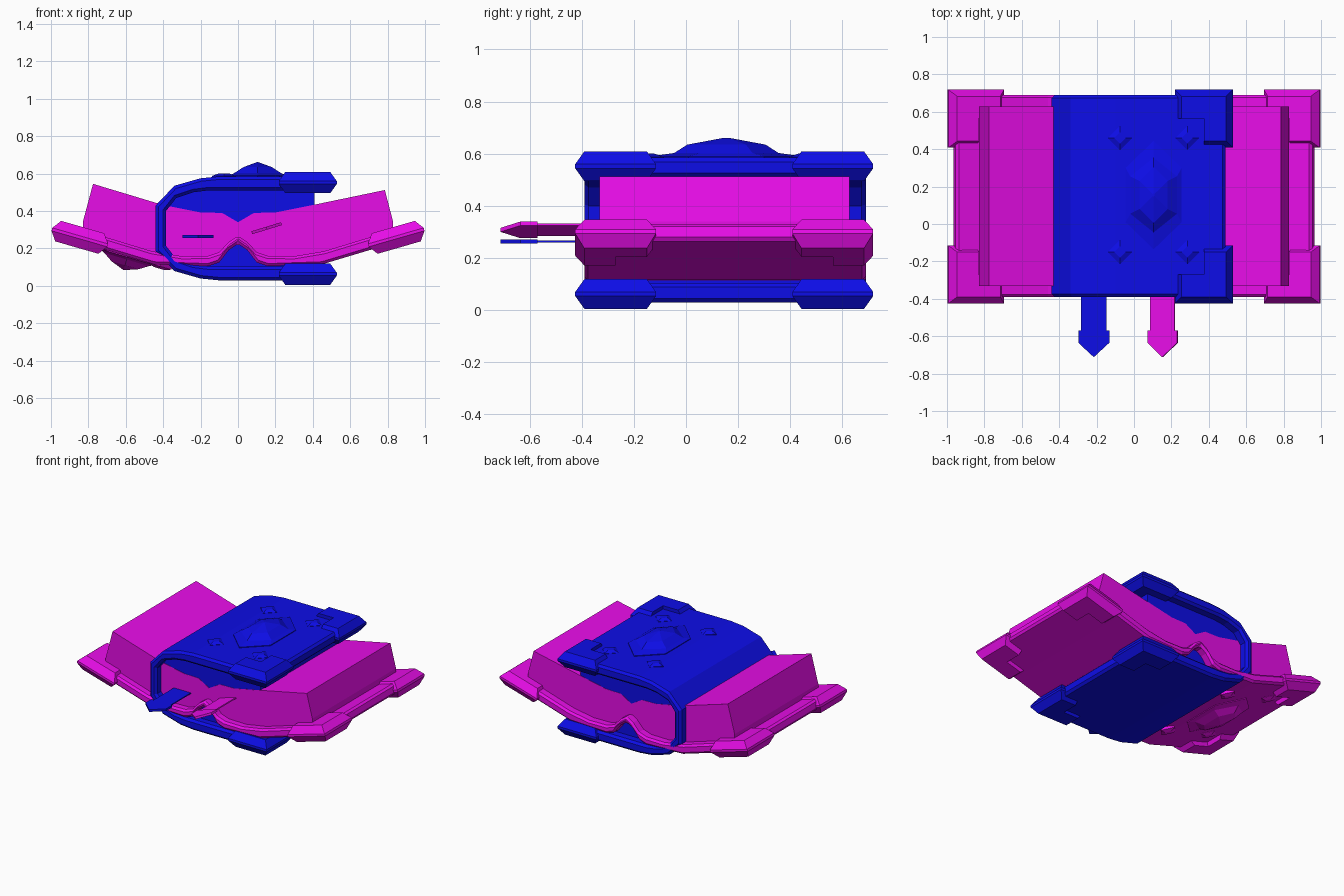
import bpy, bmesh, math
from mathutils import Matrix, Vector

cube = bpy.data.objects.get("Cube")
if cube:
    bpy.data.objects.remove(cube)


def material(name, rgb):
    m = bpy.data.materials.new(name)
    m.use_nodes = True
    m.diffuse_color = (*rgb, 1)
    m.node_tree.nodes["Principled BSDF"].inputs["Base Color"].default_value = (*rgb, 1)
    return m


BLUE = material("deep_blue", (0.004, 0.004, 0.8))
PINK = material("magenta", (0.8, 0.004, 0.8))


def loft(name, rings, mat, matrix=Matrix(), bevel=0):
    """Skin a stack of equal-length rings and cap both ends."""
    bm = bmesh.new()
    loops = [[bm.verts.new(matrix @ Vector(p)) for p in r] for r in rings]
    n = len(loops[0])
    for a, b in zip(loops, loops[1:]):
        for i in range(n):
            j = (i + 1) % n
            bm.faces.new((a[i], a[j], b[j], b[i]))
    bm.faces.new(loops[0])
    bm.faces.new(loops[-1])
    bmesh.ops.recalc_face_normals(bm, faces=bm.faces)
    mesh = bpy.data.meshes.new(name)
    bm.to_mesh(mesh)
    bm.free()
    mesh.materials.append(mat)
    ob = bpy.data.objects.new(name, mesh)
    bpy.context.collection.objects.link(ob)
    if bevel:
        mod = ob.modifiers.new("edge", "BEVEL")
        mod.width, mod.segments = bevel, 1
        mod.limit_method, mod.angle_limit = "ANGLE", math.radians(50)
    return ob


def extrude_y(name, profile, y0, y1, mat, bevel=0):
    return loft(name, [[(x, y, z) for x, z in profile] for y in (y0, y1)], mat, bevel=bevel)


def corner_guard(name, mat, matrix):
    """L-shaped guard with its outer tip at the origin, chamfered edges."""
    L, w, h = 0.31, 0.155, 0.057

    def ring(c, z):
        return [(-c, c, z), (c - L, c, z), (c - L, w, z),
                (-w, w, z), (-w, L - c, z), (-c, L - c, z)]
    loft(name, [ring(0.035, -h), ring(0, -0.008), ring(0, 0.008), ring(0.035, h)], mat, matrix)


def emblem(name, mat, matrix):
    """Faceted long gem with four small studs around it."""
    def hexagon(rx, tip, z):
        s = tip / 2
        return [(0, tip, z), (rx, s, z), (rx, -s, z), (0, -tip, z), (-rx, -s, z), (-rx, s, z)]
    loft(name + "_gem", [hexagon(0.15, 0.29, -0.03), hexagon(0.15, 0.29, 0.005),
                         hexagon(0.125, 0.2, 0.018), hexagon(0.075, 0.15, 0.05),
                         hexagon(0.004, 0.01, 0.076)], mat, matrix)
    for i, sx in enumerate((-1, 1)):
        for j, sy in enumerate((-1, 1)):
            def diamond(r, z):
                return [(sx * 0.18 + r * a, sy * 0.305 + r * b, z)
                        for a, b in ((1, 0), (0, 1), (-1, 0), (0, -1))]
            loft(f"{name}_stud_{i}{j}", [diamond(0.065, -0.02), diamond(0.065, 0.002),
                                         diamond(0.03, 0.015)], mat, matrix)


def bookmark(name, mat, x, z, tilt):
    """Thin ribbon ending in an arrow tip."""
    m = Matrix.Translation((x, 0, z)) @ Matrix.Rotation(tilt, 4, "Y")
    strip = [(-0.068, 0.2), (0.068, 0.2), (0.068, -0.58), (-0.068, -0.58)]
    tip = [(-0.083, -0.57), (0.083, -0.57), (0.083, -0.635), (0, -0.712), (-0.083, -0.635)]
    for part, outline, t in (("ribbon", strip, 0.004), ("tip", tip, 0.008)):
        loft(f"{name}_{part}", [[(a, b, s * t) for a, b in outline] for s in (-1, 1)], mat, m)


def flip(points, mid):
    return [(x, 2 * mid - z) for x, z in reversed(points)]


Y0, Y1 = -0.39, 0.69          # cover ends
P0, P1 = -0.33, 0.625         # page ends
MID = 0.307                   # centre height of the closed book

# Closed book: wrapped cover and page block
outer = [(0.49, 0.585), (-0.1, 0.585), (-0.2, 0.575), (-0.34, 0.535), (-0.44, 0.43)]
inner = [(0.49, 0.51), (-0.16, 0.51), (-0.24, 0.5), (-0.33, 0.47), (-0.385, 0.4)]
outer_loop = outer + flip(outer, MID)
inner_loop = inner + flip(inner, MID)
extrude_y("closed_cover", outer_loop + inner_loop[::-1], Y0, Y1, BLUE, 0.016)
pages = [(0.41, 0.515)] + inner[1:]
extrude_y("closed_pages", pages + flip(pages, MID), P0, P1, BLUE)

# Open book: winged cover
under = [(0.05, 0.19), (0.1, 0.125), (0.16, 0.105), (0.45, 0.115), (0.7, 0.19), (0.97, 0.268)]
over = [(0.05, 0.235), (0.1, 0.18), (0.16, 0.16), (0.3, 0.158), (0.46, 0.185), (0.7, 0.258), (0.95, 0.335)]


def mirrored(points):
    return [(-x, z) for x, z in reversed(points)]


cover = mirrored(under) + [(0, 0.225)] + under + over[::-1] + [(0, 0.268)] + mirrored(over)[::-1]
extrude_y("open_cover", cover, Y0, Y1, PINK, 0.014)

# Open book: two page stacks
foot = [(0.83, 0.29), (0.7, 0.25), (0.46, 0.175), (0.3, 0.15), (0.16, 0.15), (0.1, 0.175), (0, 0.25)]
for name, s, rim in (("left_pages", 1, (0.785, 0.512)), ("right_pages", -1, (0.775, 0.545))):
    top = [(0, 0.34), (0.085, 0.39), (0.2, 0.392), (0.4, 0.432), rim, (0.83, 0.34)]
    extrude_y(name, [(s * x, z) for x, z in top + foot], P0 - 0.002, P1 + 0.002, PINK)

# Corner guards on both books
for end, y, sy in (("front", -0.425, 1), ("back", 0.718, -1)):
    flip_y = Matrix.Diagonal((1, sy, 1, 1))
    for level, z in (("upper", 0.552), ("lower", 0.062)):
        corner_guard(f"closed_{level}_{end}_guard", BLUE,
                     Matrix.Translation((0.528, y, z)) @ flip_y)
    for side, sx in (("left", 1), ("right", -1)):
        corner_guard(f"open_{side}_{end}_guard", PINK,
                     Matrix.Diagonal((sx, 1, 1, 1)) @ Matrix.Translation((0.995, y, 0.302))
                     @ Matrix.Rotation(math.radians(-16), 4, "Y") @ flip_y)

# Front cover emblems
emblem("closed_emblem", BLUE, Matrix.Translation((0.105, 0.155, 0.585)))
emblem("open_emblem", PINK, Matrix.Translation((-0.59, 0.155, 0.158))
       @ Matrix.Rotation(math.radians(196.5), 4, "Y"))

# Bookmarks
bookmark("closed_bookmark", BLUE, -0.215, 0.263, 0)
bookmark("open_bookmark", PINK, 0.153, 0.308, math.radians(-17))
